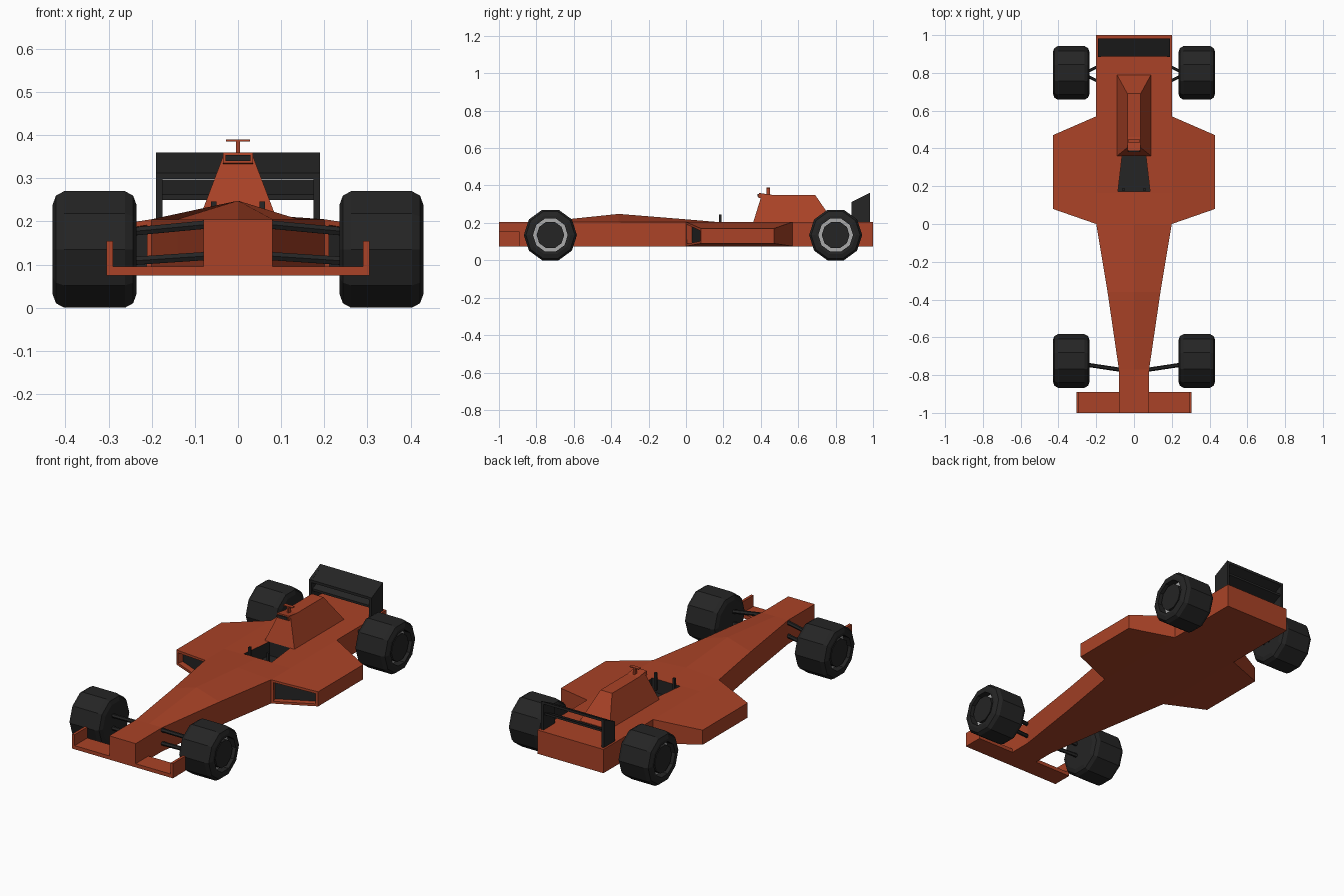
import bpy, bmesh, math
from mathutils import Vector

cube = bpy.data.objects.get("Cube")
if cube:
    bpy.data.objects.remove(cube, do_unlink=True)


def material(name, rgb):
    m = bpy.data.materials.new(name)
    m.use_nodes = True
    m.diffuse_color = (*rgb, 1)
    bsdf = next(n for n in m.node_tree.nodes if n.type == 'BSDF_PRINCIPLED')
    bsdf.inputs["Base Color"].default_value = (*rgb, 1)
    return m


RED = material("red_paint", (0.40, 0.055, 0.02))
BLACK = material("black_rubber", (0.018, 0.018, 0.018))
GREY = material("grey_metal", (0.4, 0.4, 0.4))


def finish(name, bm, *mats):
    bmesh.ops.recalc_face_normals(bm, faces=bm.faces)
    me = bpy.data.meshes.new(name)
    bm.to_mesh(me)
    bm.free()
    for m in mats:
        me.materials.append(m)
    ob = bpy.data.objects.new(name, me)
    bpy.context.scene.collection.objects.link(ob)
    return ob


def loft_mesh(sections):
    """Skin closed sections of equal point count and cap both ends."""
    bm = bmesh.new()
    rings = [[bm.verts.new(p) for p in s] for s in sections]
    n = len(rings[0])
    for a, b in zip(rings, rings[1:]):
        for i in range(n):
            j = (i + 1) % n
            bm.faces.new((a[i], a[j], b[j], b[i]))
    bm.faces.new(rings[0])
    bm.faces.new(rings[-1])
    return bm


def loft(name, sections, *mats):
    return finish(name, loft_mesh(sections), *mats)


def box(name, x, y, z, mat):
    return loft(name, [[(x[0], v, h), (x[1], v, h), (x[1], v, k), (x[0], v, k)]
                       for v, h, k in ((y[0], *z), (y[1], *z))], mat)


def extrude_x(name, profile, x0, x1, mat):
    """Push a (y, z) profile across x."""
    return loft(name, [[(x, y, z) for y, z in profile] for x in (x0, x1)], mat)


def rod(name, a, b, radius, mat):
    a, b = Vector(a), Vector(b)
    d = b - a
    side = d.cross((0, 0, 1)).normalized()
    up = side.cross(d).normalized()
    circle = [side * math.cos(t) * radius + up * math.sin(t) * radius
              for t in (math.tau * i / 6 for i in range(6))]
    return loft(name, [[p + c for c in circle] for p in (a, b)], mat)


LOW, DECK = 0.075, 0.205

# Fuselage: tapered nose with a raised centre ridge
stations = [(-1, 0.08, DECK), (-0.77, 0.08, DECK), (-0.36, 0.14, 0.248),
            (0, 0.2, 0.219), (0.165, 0.2, DECK), (1, 0.2, DECK)]
fuselage = loft("fuselage", [[(-w, y, LOW), (w, y, LOW), (w, y, DECK),
                              (0, y, r), (-w, y, DECK)] for y, w, r in stations],
                RED, BLACK)

# Cockpit opening, cut and painted black inside
cutter = loft("cockpit_cutter", [[(-a, 0.172, z), (a, 0.172, z), (b, 0.362, z), (-b, 0.362, z)]
                                 for a, b, z in ((0.085, 0.063, 0.13), (0.085, 0.063, 0.3))], BLACK)
cutter.hide_render = True
cut = fuselage.modifiers.new("cockpit", 'BOOLEAN')
cut.operation = 'DIFFERENCE'
cut.solver = 'EXACT'
cut.object = cutter
bpy.context.view_layer.objects.active = fuselage
bpy.ops.object.modifier_apply(modifier=cut.name)
bpy.data.objects.remove(cutter, do_unlink=True)
for f in fuselage.data.polygons:
    c = f.center
    inside = abs(c.x) < 0.1 and 0.16 < c.y < 0.37 and 0.08 < c.z < 0.2
    f.material_index = 1 if inside else 0

# Airbox with its intake snout and camera mast
loft("airbox", [[(-0.09, 0.36, DECK), (0.09, 0.36, DECK), (0.09, 0.79, DECK), (-0.09, 0.79, DECK)],
                [(-0.035, 0.405, 0.35), (0.035, 0.405, 0.35),
                 (0.035, 0.69, 0.35), (-0.035, 0.69, 0.35)]], RED)
extrude_x("intake_snout", [(0.385, 0.335), (0.39, 0.36), (0.46, 0.35), (0.46, 0.325)],
          -0.035, 0.035, RED)
box("intake_mouth", (-0.029, 0.029), (0.382, 0.39), (0.34, 0.354), BLACK)
box("camera_mast", (-0.005, 0.005), (0.43, 0.45), (0.34, 0.387), RED)
box("camera_bar", (-0.028, 0.028), (0.43, 0.45), (0.385, 0.39), RED)

# Front wing
box("front_wing", (-0.305, 0.305), (-1, -0.89), (LOW, 0.095), RED)


# Rear wing slats
def slat(name, y0, z0, y1, z1, t):
    extrude_x(name, [(y0, z0), (y1, z1), (y1, z1 - t), (y0, z0 - t)], -0.18, 0.18, BLACK)


slat("rear_wing_upper", 0.887, 0.312, 0.983, 0.36, 0.014)
slat("rear_wing_lower", 0.895, 0.262, 0.975, 0.297, 0.012)


def wheel(name, s, y):
    """Ten-sided wheel with a grey ring sunk around the hub on the outer side."""
    profile = [(0.235, 0.07), (0.235, 0.108), (0.243, 0.131), (0.262, 0.142),
               (0.403, 0.142), (0.422, 0.131), (0.43, 0.108), (0.43, 0.093),
               (0.39, 0.093), (0.39, 0.074), (0.422, 0.074), (0.422, 0.03)]
    angles = [math.tau * i / 10 for i in range(10)]
    bm = loft_mesh([[(s * x, y + r * math.cos(t), 0.135 + r * math.sin(t))
                     for t in angles] for x, r in profile])
    for f in bm.faces:
        if all(abs(abs(v.co.x) - 0.39) < 0.001 for v in f.verts):
            f.material_index = 1
    finish(name, bm, BLACK, GREY)


# Everything that repeats on both sides
for side, s in (("left", 1), ("right", -1)):
    # Sidepod with a recessed intake in its slanted front
    plan = [(0.2, 0, LOW, DECK), (0.43, 0.08, 0.09, 0.17),
            (0.43, 0.47, 0.09, 0.17), (0.2, 0.57, LOW, DECK)]
    bm = loft_mesh([[(s * x, y, (lo, hi)[k]) for x, y, lo, hi in plan] for k in (0, 1)])
    bmesh.ops.recalc_face_normals(bm, faces=bm.faces)
    bm.normal_update()
    mouth = min((f for f in bm.faces if abs(f.normal.z) < 0.5), key=lambda f: f.normal.y)
    bmesh.ops.inset_region(bm, faces=[mouth], thickness=0.018)
    bmesh.ops.inset_region(bm, faces=[mouth], thickness=0.001, depth=-0.03)
    mouth.material_index = 1
    finish(side + "_sidepod", bm, RED, BLACK)

    box(side + "_front_endplate", (s * 0.29, s * 0.305), (-1, -0.89), (LOW, 0.155), RED)
    extrude_x(side + "_rear_endplate",
              [(0.885, DECK - 0.01), (0.885, 0.312), (0.983, 0.36), (0.983, DECK - 0.01)],
              s * 0.175, s * 0.19, BLACK)
    box(side + "_mirror_post", (s * 0.05, s * 0.062), (0.176, 0.19), (0.15, 0.246), BLACK)

    wheel(side + "_front_wheel", s, -0.725)
    wheel(side + "_rear_wheel", s, 0.8)

    # Suspension arms
    for level, z_in, z_out in (("upper", 0.193, 0.176), ("lower", 0.12, 0.108)):
        rod(f"{side}_front_{level}_arm", (s * 0.07, -0.772, z_in),
            (s * 0.25, -0.745, z_out), 0.011, BLACK)
        for part, y_in, y_out in (("fore", 0.755, 0.785), ("aft", 0.835, 0.805)):
            rod(f"{side}_rear_{level}_{part}_arm", (s * 0.19, y_in, z_in - 0.01),
                (s * 0.25, y_out, z_out), 0.008, BLACK)
